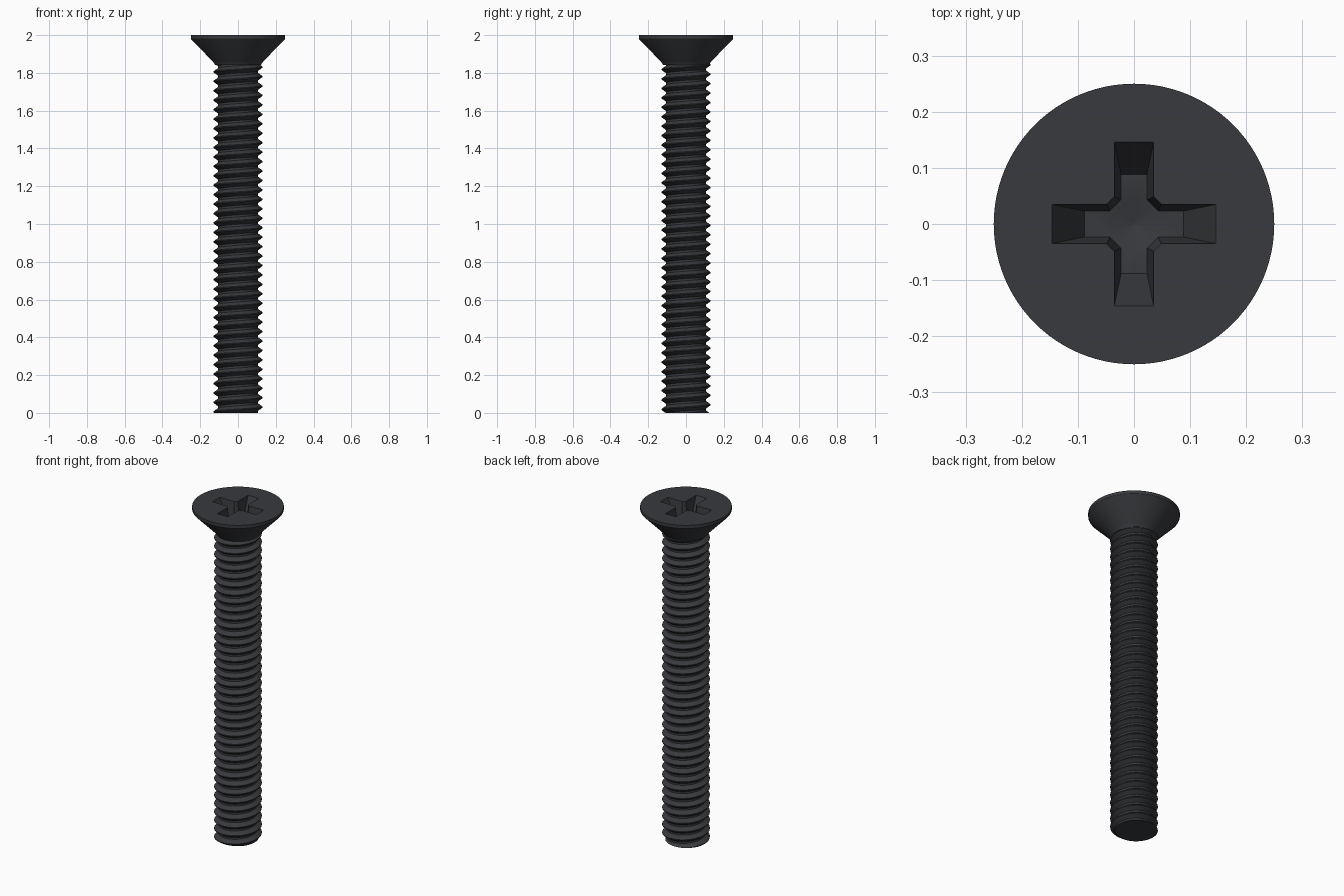
import bpy, bmesh
from math import cos, sin, pi, radians

if "Cube" in bpy.data.objects:
    bpy.data.objects.remove(bpy.data.objects["Cube"])

mat = bpy.data.materials.new("dark_steel")
mat.diffuse_color = (0.04, 0.042, 0.047, 1)
mat.use_nodes = True
mat.node_tree.nodes["Principled BSDF"].inputs["Base Color"].default_value = mat.diffuse_color


def make(name, bm, material=mat):
    bmesh.ops.recalc_face_normals(bm, faces=bm.faces)
    me = bpy.data.meshes.new(name)
    bm.to_mesh(me)
    bm.free()
    ob = bpy.data.objects.new(name, me)
    bpy.context.collection.objects.link(ob)
    me.materials.append(material)
    return ob


def loft(bm, rings):
    """Skin a stack of equal-length rings and cap both ends."""
    rows = [[bm.verts.new(p) for p in r] for r in rings]
    n = len(rows[0])
    for a, b in zip(rows, rows[1:]):
        for i in range(n):
            j = (i + 1) % n
            bm.faces.new((a[i], a[j], b[j], b[i]))
    bm.faces.new(rows[0][::-1])
    bm.faces.new(rows[-1])


def circle(r, z, n=96):
    return [(r * cos(2 * pi * i / n), r * sin(2 * pi * i / n), z) for i in range(n)]


def rect(hx, hy, z):
    return [(-hx, -hy, z), (hx, -hy, z), (hx, hy, z), (-hx, hy, z)]


def smooth(ob):
    bpy.ops.object.select_all(action='DESELECT')
    ob.select_set(True)
    bpy.context.view_layer.objects.active = ob
    bpy.ops.object.shade_smooth_by_angle(angle=radians(30))


# Threaded shank: V profile swept along a right-handed helix, trimmed flat
PITCH, STEPS, END = 0.05, 48, 1.85
profile = [(0.106, 0.0), (0.106, 0.22), (0.13, 0.56), (0.13, 0.66), (0.106, 1.0)]
turns = int(END / PITCH) + 3
bm = bmesh.new()
prev = None
for k in range(turns * STEPS + 1):
    a = 2 * pi * k / STEPS
    z0 = PITCH * (k / STEPS - 2)
    row = [bm.verts.new((r * cos(a), r * sin(a), z0 + t * PITCH)) for r, t in profile]
    if prev:
        for i in range(len(row) - 1):
            bm.faces.new((prev[i], row[i], row[i + 1], prev[i + 1]))
    prev = row
bmesh.ops.remove_doubles(bm, verts=bm.verts, dist=1e-5)
for z, sign in ((0, -1), (END, 1)):
    geom = bm.verts[:] + bm.edges[:] + bm.faces[:]
    cut = bmesh.ops.bisect_plane(bm, geom=geom, plane_co=(0, 0, z),
                                 plane_no=(0, 0, sign), clear_outer=True)
    edges = [e for e in cut["geom_cut"] if isinstance(e, bmesh.types.BMEdge)]
    bmesh.ops.holes_fill(bm, edges=edges, sides=0)
shank = make("threaded_shank", bm)
smooth(shank)

# Countersunk head with a small neck fillet
bm = bmesh.new()
loft(bm, [circle(r, z) for r, z in
          ((0.122, 1.842), (0.126, 1.85), (0.137, 1.864), (0.248, 1.978), (0.25, 1.981), (0.25, 2.0))])
head = make("countersunk_head", bm)

# Cross recess cutters: two tapered slots, bevelled corners, conical pit
FLOOR, TOP = 1.885, 2.0


def extend(b, t):
    """Carry a taper slightly above the head surface."""
    return t + (t - b) * 0.02 / (TOP - FLOOR)


cutters = []
for name, bottom, top in (("slot_x", (0.088, 0.023), (0.146, 0.035)),
                          ("slot_y", (0.023, 0.088), (0.035, 0.146))):
    bm = bmesh.new()
    upper = [extend(b, t) for b, t in zip(bottom, top)]
    loft(bm, [rect(*bottom, FLOOR), rect(*upper, TOP + 0.02)])
    cutters.append(make(name, bm))
bm = bmesh.new()
loft(bm, [[(d * cos(i * pi / 2), d * sin(i * pi / 2), z) for i in range(4)]
          for d, z in ((0.066, FLOOR + 0.001), (0.087, TOP + 0.02))])
cutters.append(make("recess_corners", bm))
bm = bmesh.new()
loft(bm, [circle(0.001, 1.866, 32), circle(0.049, FLOOR + 0.002, 32)])
cutters.append(make("recess_pit", bm))

bpy.context.view_layer.objects.active = head
for c in cutters:
    c.hide_render = True
    m = head.modifiers.new(c.name, 'BOOLEAN')
    m.operation, m.solver, m.object = 'DIFFERENCE', 'EXACT', c
    bpy.ops.object.modifier_apply(modifier=m.name)
for c in cutters:
    bpy.data.objects.remove(c)
smooth(head)
